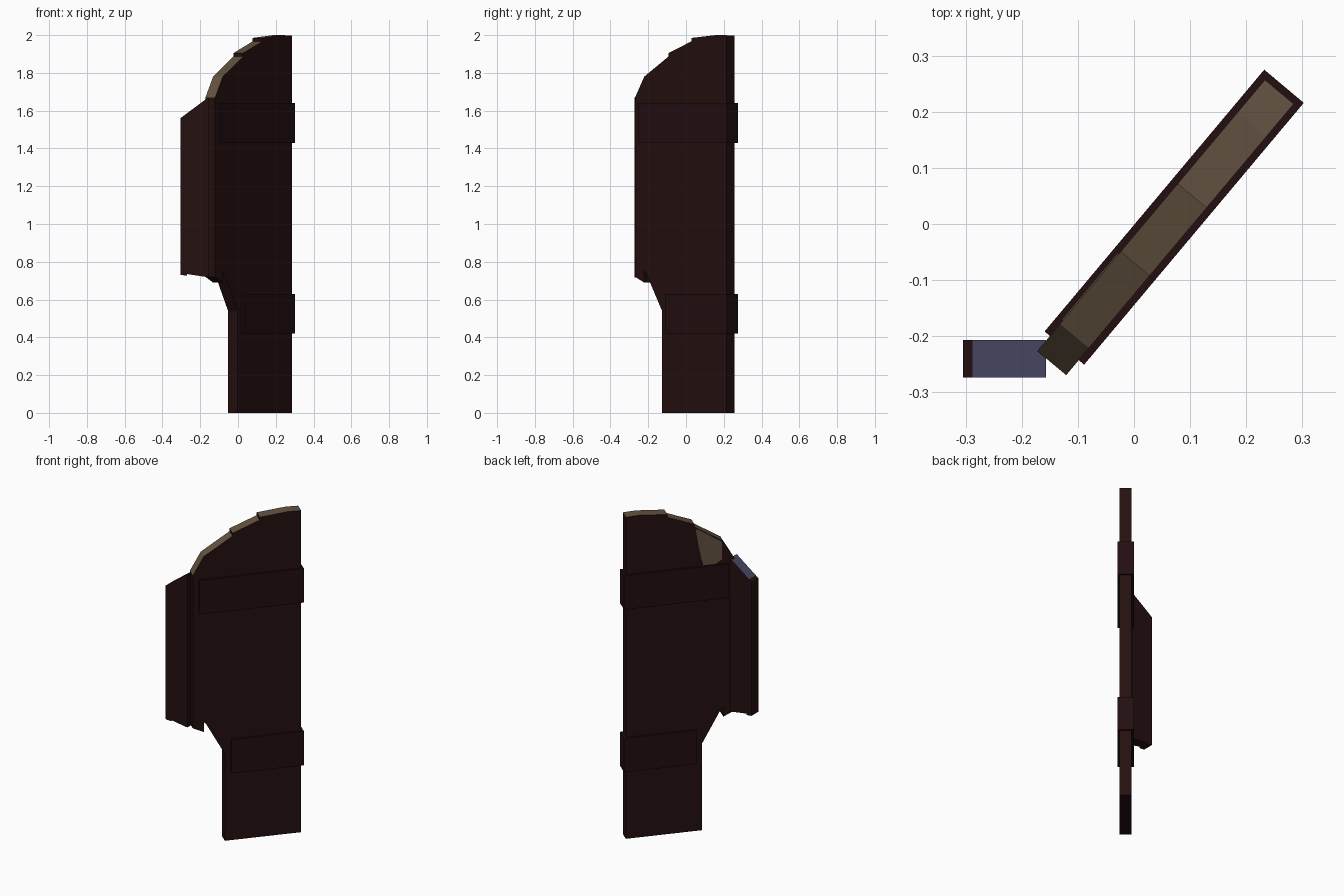
import bpy, bmesh, math
from mathutils import Vector

if "Cube" in bpy.data.objects:
    bpy.data.objects.remove(bpy.data.objects["Cube"])


def material(name, rgb):
    m = bpy.data.materials.new(name)
    m.diffuse_color = (*rgb, 1)
    m.use_nodes = True
    m.node_tree.nodes["Principled BSDF"].inputs["Base Color"].default_value = m.diffuse_color
    return m


WOOD = material("dark_wood", (0.018, 0.0052, 0.005))
STRAP = material("strap_wood", (0.017, 0.0045, 0.0055))
TAN = material("cut_wood_tan", (0.127, 0.087, 0.053))
BLUE = material("cut_wood_blue", (0.067, 0.067, 0.133))

# panel runs from its tall edge along direction U, with the back facing -N
A = math.radians(50)
EDGE = Vector((0.259, 0.2355, 0))
U = Vector((-math.cos(A), -math.sin(A), 0))
N = Vector((math.sin(A), -math.cos(A), 0))
T = 0.067


def prism(name, outline, mats, origin=EDGE, along=U, normal=N, d0=-T / 2, d1=T / 2, cut=None):
    """Extrude a (distance, height) outline through the thickness d0..d1."""
    bm = bmesh.new()
    rings = []
    for d in (d0, d1):
        rings.append([bm.verts.new(origin + along * s + normal * d + Vector((0, 0, z)))
                      for s, z in outline])
    bm.faces.new(rings[0])
    bm.faces.new(rings[1])
    n = len(outline)
    for i in range(n):
        j = (i + 1) % n
        bm.faces.new((rings[0][i], rings[0][j], rings[1][j], rings[1][i]))
    bmesh.ops.recalc_face_normals(bm, faces=bm.faces[:])
    # upward sawn faces take the second material
    for f in bm.faces:
        if len(mats) > 1 and f.normal.z > 0.3:
            if cut is None or f.calc_center_median().x > cut:
                f.material_index = 1
    me = bpy.data.meshes.new(name)
    bm.to_mesh(me)
    bm.free()
    for m in mats:
        me.materials.append(m)
    ob = bpy.data.objects.new(name, me)
    bpy.context.collection.objects.link(ob)
    return ob


# fixed planks with stepped, arched tops
planks = {
    "edge_plank": [(0, 0), (0.075, 0), (0.075, 2.0), (0, 1.997)],
    "inner_plank": [(0.075, 0), (0.242, 0), (0.242, 1.985), (0.075, 2.0)],
    "middle_plank": [(0.242, 0), (0.40, 0), (0.40, 1.905), (0.242, 1.967)],
    "broken_plank": [(0.40, 0), (0.445, 0), (0.445, 0.54), (0.555, 0.74),
                     (0.568, 0.75), (0.568, 1.78), (0.40, 1.887)],
    "short_plank": [(0.568, 0.69), (0.631, 0.72), (0.631, 1.67), (0.568, 1.78)],
}
for name, outline in planks.items():
    prism(name, outline, [WOOD, TAN])

# cross straps wrapping both sides
for name, end, z0, z1 in (("upper_strap", 0.596, 1.43, 1.64), ("lower_strap", 0.41, 0.42, 0.63)):
    prism(name, [(-0.013, z0), (end, z0), (end, z1), (-0.013, z1)], [STRAP],
          d0=-0.046, d1=0.046)

# bare chipped patch on the back
prism("chipped_patch", [(0.405, 1.88), (0.56, 1.78), (0.56, 1.67), (0.52, 1.645),
                        (0.45, 1.645), (0.425, 1.75)], [TAN],
      d0=-T / 2 - 0.003, d1=-T / 2 + 0.001)

# loose plank hanging square to the front
prism("loose_plank", [(-0.305, 0.73), (-0.27, 0.727), (-0.27, 0.735), (-0.157, 0.718),
                      (-0.157, 1.67), (-0.288, 1.573), (-0.305, 1.56)], [WOOD, BLUE],
      origin=Vector((0, -0.24, 0)), along=Vector((1, 0, 0)), normal=Vector((0, 1, 0)), cut=-0.288)
